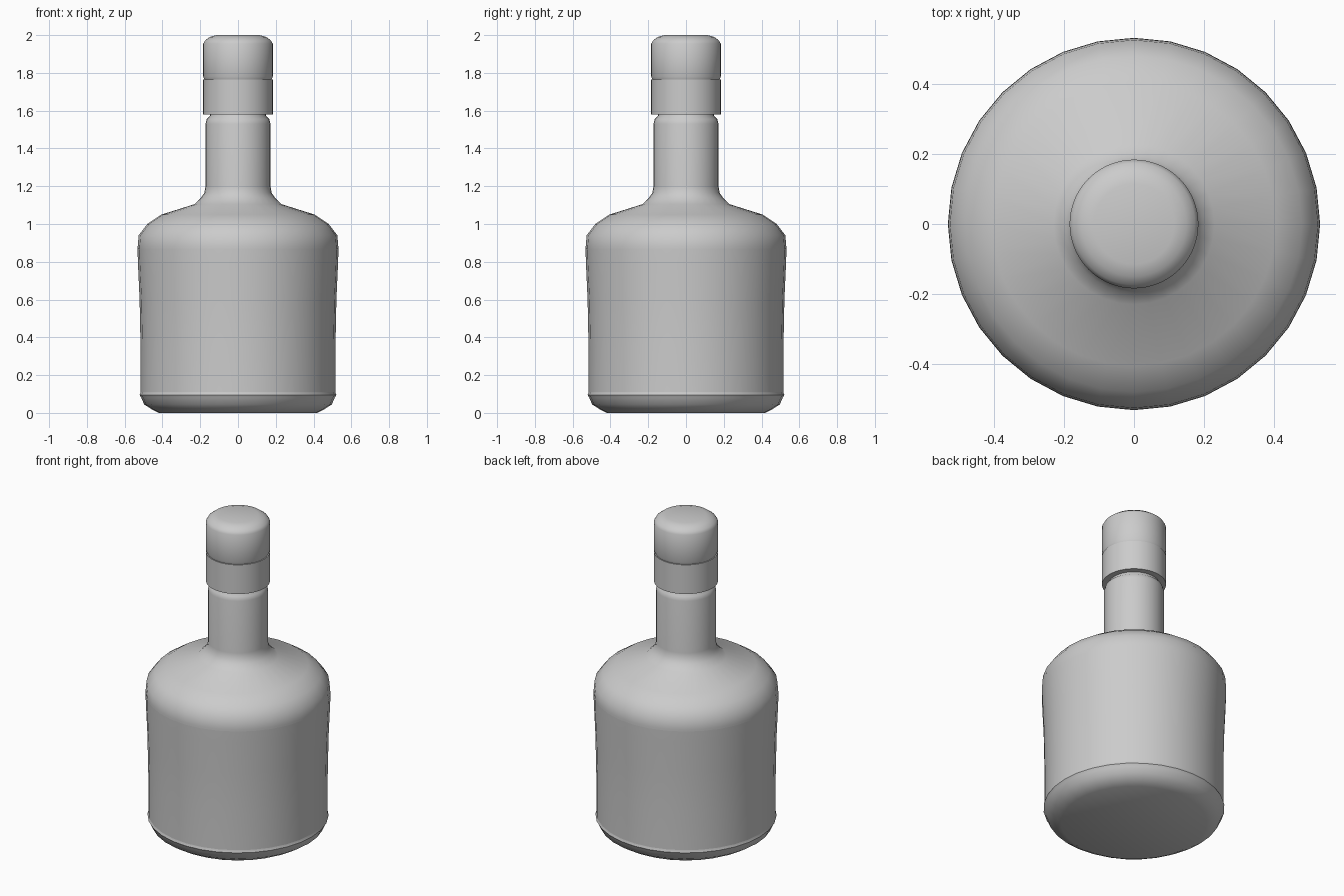
import bpy, bmesh
from math import cos, sin, tau

if "Cube" in bpy.data.objects:
    bpy.data.objects.remove(bpy.data.objects["Cube"])


def lathe(name, profile, sides, angle=0.6):
    """Revolve (radius, height) points around z; radius 0 makes a pole."""
    bm = bmesh.new()
    rings = []
    for r, z in profile:
        if r == 0:
            rings.append([bm.verts.new((0, 0, z))] * sides)
        else:
            rings.append([bm.verts.new((r * cos(tau * i / sides), r * sin(tau * i / sides), z))
                          for i in range(sides)])
    for a, b in zip(rings, rings[1:]):
        for i in range(sides):
            j = (i + 1) % sides
            bm.faces.new(list(dict.fromkeys((a[i], a[j], b[j], b[i]))))
    mesh = bpy.data.meshes.new(name)
    bm.to_mesh(mesh)
    bm.free()
    ob = bpy.data.objects.new(name, mesh)
    bpy.context.collection.objects.link(ob)
    bpy.ops.object.select_all(action='DESELECT')
    ob.select_set(True)
    bpy.context.view_layer.objects.active = ob
    bpy.ops.object.shade_smooth_by_angle(angle=angle)
    return ob


# Bottle: base, body, shoulder and neck
lathe("bottle", [
    (0, 0.005), (0.42, 0.005), (0.455, 0.018), (0.497, 0.045), (0.512, 0.08),
    (0.521, 0.095), (0.515, 0.11), (0.515, 0.35), (0.520, 0.60), (0.529, 0.80),
    (0.531, 0.88), (0.526, 0.94), (0.48, 1.0), (0.405, 1.05), (0.23, 1.105),
    (0.195, 1.14), (0.178, 1.165), (0.172, 1.20), (0.172, 1.53),
    (0.166, 1.555), (0.148, 1.572), (0.148, 1.60), (0, 1.60)], 32, 0.9)

# Wrap-around label lying on the body
lathe("label", [(0.516, 0.11), (0.516, 0.35), (0.521, 0.60), (0.530, 0.80), (0.532, 0.87)], 32)

# Stopper: lower collar and rounded top
lathe("stopper_collar", [(0, 1.58), (0.184, 1.58), (0.184, 1.765), (0, 1.765)], 64)
lathe("stopper_top", [
    (0, 1.765), (0.178, 1.765), (0.184, 1.78), (0.184, 1.955), (0.174, 1.972),
    (0.150, 1.99), (0.115, 2.0), (0, 2.0)], 64, 0.9)

# Stand exactly on the ground
for v in bpy.data.objects["bottle"].data.vertices:
    if v.co.z < 0.01:
        v.co.z = 0
